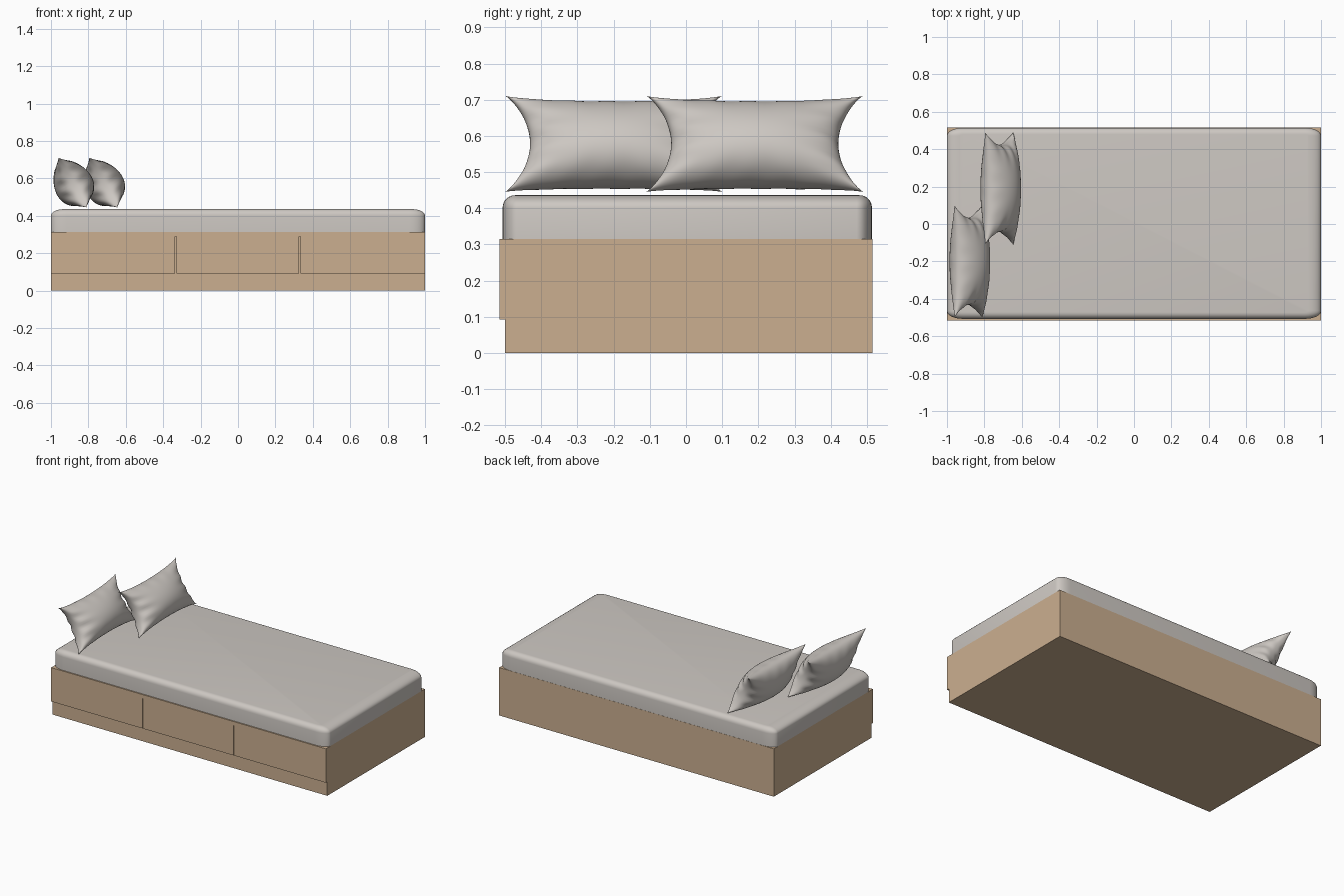
import bpy, bmesh, math
from mathutils import Vector

if "Cube" in bpy.data.objects:
    bpy.data.objects.remove(bpy.data.objects["Cube"])


def material(name, rgb):
    m = bpy.data.materials.new(name)
    m.diffuse_color = (*rgb, 1)
    m.use_nodes = True
    m.node_tree.nodes["Principled BSDF"].inputs["Base Color"].default_value = m.diffuse_color
    return m


wood = material("light wood", (0.60, 0.43, 0.28))
fabric = material("warm grey fabric", (0.61, 0.575, 0.54))


def finish(bm, name, mat, smooth=None):
    bmesh.ops.recalc_face_normals(bm, faces=bm.faces)
    me = bpy.data.meshes.new(name)
    bm.to_mesh(me)
    bm.free()
    me.materials.append(mat)
    ob = bpy.data.objects.new(name, me)
    bpy.context.collection.objects.link(ob)
    if smooth:
        bpy.ops.object.select_all(action='DESELECT')
        ob.select_set(True)
        bpy.context.view_layer.objects.active = ob
        bpy.ops.object.shade_smooth_by_angle(angle=math.radians(smooth))
    return ob


def box(lo, hi):
    bm = bmesh.new()
    bmesh.ops.create_cube(bm, size=1)
    for v in bm.verts:
        v.co = Vector([lo[i] + (v.co[i] + 0.5) * (hi[i] - lo[i]) for i in range(3)])
    return bm


# bed base
finish(box((-1, -0.5, 0), (1, 0.515, 0.315)), "bed_base", wood)

# drawer front: overhanging panel with two narrow slits
outline = [(-1, 0.092)]
for x in (-0.333, 0.33):
    outline += [(x - 0.003, 0.092), (x - 0.003, 0.29), (x + 0.003, 0.29), (x + 0.003, 0.092)]
outline += [(1, 0.092), (1, 0.315), (-1, 0.315)]
bm = bmesh.new()
face = bm.faces.new([bm.verts.new((x, -0.515, z)) for x, z in outline])
ext = bmesh.ops.extrude_face_region(bm, geom=[face], use_keep_orig=True)
for g in ext["geom"]:
    if isinstance(g, bmesh.types.BMVert):
        g.co.y = -0.5
finish(bm, "drawer_front", wood)

# mattress: rounded at half length, then stretched so its ends are softer
bm = box((-0.5, -0.507, 0.315), (0.5, 0.514, 0.436))
upright = [e for e in bm.edges if abs(e.verts[0].co.z - e.verts[1].co.z) > 0.05]
bmesh.ops.bevel(bm, geom=upright, offset=0.042, segments=6, profile=0.5, affect='EDGES')
rim = [e for e in bm.edges if all(v.co.z > 0.43 for v in e.verts)]
bmesh.ops.bevel(bm, geom=rim, offset=0.034, segments=6, profile=0.5, affect='EDGES')
for v in bm.verts:
    v.co.x *= 2
finish(bm, "mattress", fabric, 40)


# pillows: two puffed sheets joined at a pinched seam, leaning back
def pillow(name, cx, cy):
    nu, nv = 56, 36
    up = Vector((-0.49, 0, 0.87))
    out = Vector((0.87, 0, 0.49))
    centre = Vector((cx, cy, 0.578))
    bm = bmesh.new()
    for side in (1, -1):
        rows = []
        for i in range(nu + 1):
            u = math.sin(math.pi / 2 * (2 * i / nu - 1))
            row = []
            for j in range(nv + 1):
                v = math.sin(math.pi / 2 * (2 * j / nv - 1))
                a, b = max(0, 1 - u * u), max(0, 1 - v * v)
                # seam pulled in midway along each side
                y = 0.3 * u * (1 - 0.23 * b ** 0.8)
                h = 0.153 * v * (1 - 0.17 * a ** 0.7)
                puff = 0.103 * a ** 0.42 * b ** 0.52 * (1 - 0.18 * v)
                # creases running in from the short sides and long seams
                fold = abs(u) ** 5 * b * math.cos(13 * v + 2 * side * u)
                fold += 0.5 * abs(v) ** 6 * a * math.cos(17 * u + side)
                puff *= 1 + 0.16 * fold
                row.append(bm.verts.new(centre + up * h + out * (side * puff) + Vector((0, y, 0))))
            rows.append(row)
        for i in range(nu):
            for j in range(nv):
                bm.faces.new((rows[i][j], rows[i + 1][j], rows[i + 1][j + 1], rows[i][j + 1]))
    bmesh.ops.remove_doubles(bm, verts=bm.verts, dist=0.00005)
    finish(bm, name, fabric, 60)


pillow("back_pillow", -0.885, -0.2)
pillow("front_pillow", -0.72, 0.19)
